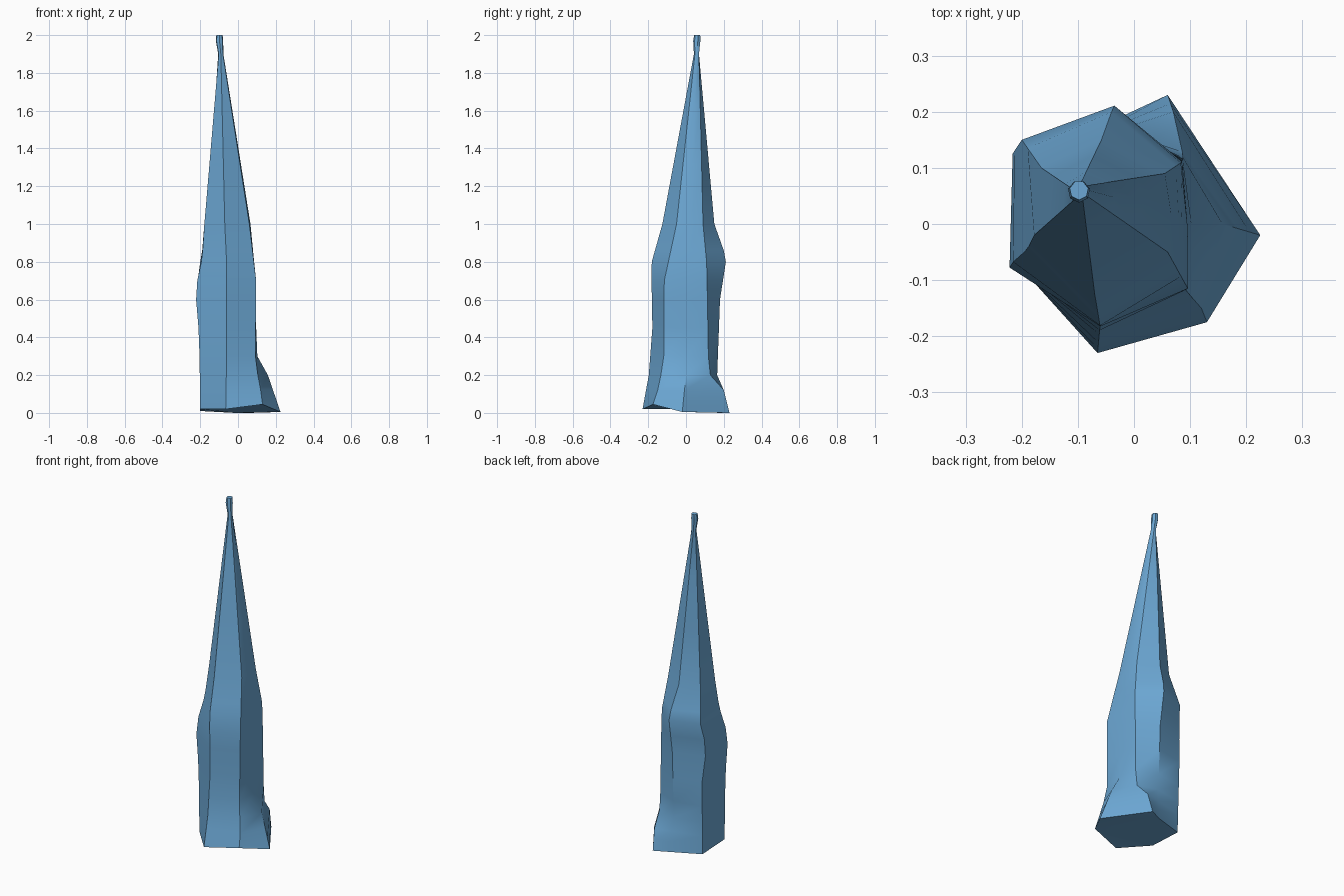
import bpy, bmesh, math

if "Cube" in bpy.data.objects:
    bpy.data.objects.remove(bpy.data.objects["Cube"])

# Ridge lines of the rock, counter-clockwise from the front: (z, x, y) keys
ridges = [
    # front
    [(0.02, -.065, -.23), (.20, -.062, -.197), (.45, -.06, -.178), (.79, -.06, -.184), (1.0, -.07, -.125)],
    # front right
    [(.045, .13, -.175), (.12, .12, -.15), (.27, .092, -.118), (.70, .096, -.115), (1.0, .06, -.05)],
    # right, with the foot bulge
    [(.005, .225, -.02), (.20, .158, .0), (.31, .097, .0), (.70, .095, .0), (1.0, .066, .02)],
    # back right, with the foot bulge
    [(0, .06, .23), (.12, .07, .2), (.21, .088, .12), (.79, .085, .11), (1.0, .055, .09)],
    # back
    [(0, -.015, .195), (.20, -.035, .165), (.60, -.035, .18), (.82, -.035, .214), (1.0, -.058, .15)],
    # back left
    [(.01, -.2, .13), (.45, -.205, .14), (.65, -.22, .12), (.80, -.2, .15), (1.0, -.165, .10)],
    # front left
    [(.02, -.2, -.08), (.40, -.205, -.08), (.65, -.226, -.077), (.82, -.19, -.045), (1.0, -.178, -.02)],
]
levels = [0, .06, .12, .2, .3, .45, .6, .7, .8, .86, 1.0]


def sample(keys, z):
    if z <= keys[0][0]:
        return keys[0]
    for a, b in zip(keys, keys[1:]):
        if z <= b[0]:
            t = (z - a[0]) / (b[0] - a[0])
            return (z, a[1] + t * (b[1] - a[1]), a[2] + t * (b[2] - a[2]))
    return keys[-1]


bm = bmesh.new()
rings = []


def add_ring(pts):
    rings.append([bm.verts.new((x, y, z)) for z, x, y in pts])


# Body sections
for z in levels:
    add_ring([sample(k, z) for k in ridges])

# Tapering spire and small knob at the tip
n = len(ridges)


def tip(z, r, cx, cy):
    return [(z, cx + r * math.cos(2 * math.pi * i / n - math.pi / 2),
             cy + r * math.sin(2 * math.pi * i / n - math.pi / 2)) for i in range(n)]


shoulder = [k[-1] for k in ridges]
neck = tip(1.9, .014, -.091, .056)
for t in (.35, .7):
    add_ring([tuple(a + t * (b - a) for a, b in zip(p, q)) for p, q in zip(shoulder, neck)])
add_ring(neck)
add_ring(tip(1.97, .02, -.098, .058))
add_ring(tip(2.0, .017, -.098, .06))

# Skin and end caps
for lo, hi in zip(rings, rings[1:]):
    for i in range(n):
        j = (i + 1) % n
        bm.faces.new((lo[i], lo[j], hi[j], hi[i]))
bm.faces.new(rings[0][::-1])
bm.faces.new(rings[-1])
bmesh.ops.triangulate(bm, faces=[f for f in bm.faces if len(f.verts) > 4])
bmesh.ops.recalc_face_normals(bm, faces=bm.faces)

mesh = bpy.data.meshes.new("rock_spire")
bm.to_mesh(mesh)
bm.free()
rock = bpy.data.objects.new("rock_spire", mesh)
bpy.context.collection.objects.link(rock)

mat = bpy.data.materials.new("sky blue")
mat.diffuse_color = (.15, .39, .66, 1)
mat.use_nodes = True
mat.node_tree.nodes["Principled BSDF"].inputs["Base Color"].default_value = mat.diffuse_color
mesh.materials.append(mat)

bpy.context.view_layer.objects.active = rock
rock.select_set(True)
bpy.ops.object.shade_smooth_by_angle(angle=math.radians(35))
